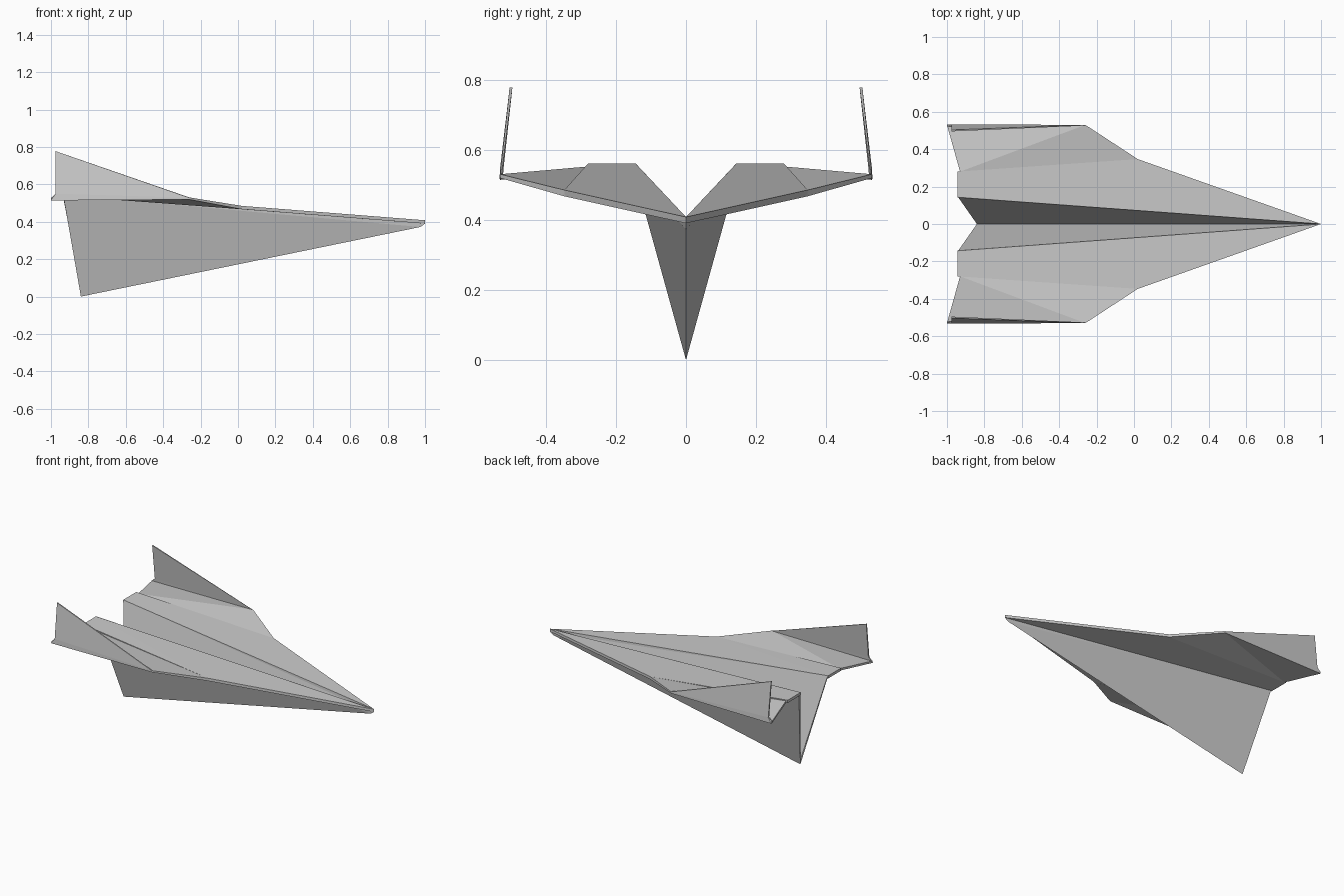
import bpy, bmesh

if "Cube" in bpy.data.objects:
    bpy.data.objects.remove(bpy.data.objects["Cube"])


def sheet(name, outer, inner):
    """Thin folded-paper panel between two matching outlines, mirrored across y = 0."""
    bm = bmesh.new()
    a = [bm.verts.new(p) for p in outer]
    b = [bm.verts.new(p) for p in inner]
    bm.faces.new(a)
    bm.faces.new(b[::-1])
    n = len(a)
    for i in range(n):
        j = (i + 1) % n
        bm.faces.new((a[j], a[i], b[i], b[j]))
    bmesh.ops.triangulate(bm, faces=[f for f in bm.faces if len(f.verts) > 3])
    bmesh.ops.recalc_face_normals(bm, faces=bm.faces)
    me = bpy.data.meshes.new(name)
    bm.to_mesh(me)
    bm.free()
    ob = bpy.data.objects.new(name, me)
    bpy.context.collection.objects.link(ob)
    m = ob.modifiers.new("mirror", 'MIRROR')
    m.use_axis = (False, True, False)
    m.use_mirror_merge = False
    return ob


def shift(pts, dx=0, dy=0, dz=0):
    return [(x + dx, y + dy, z + dz) for x, y, z in pts]


# inner wing panel, ridge to outer crease
inner = [(1, 0, .408), (.02, .347, .485), (-.943, .28, .56), (-.943, .143, .56)]
sheet("inner_wing", inner, shift(inner, dz=-.018))

# outer wing panel
outer = [(.02, .347, .485), (-.26, .53, .530), (-1, .53, .527), (-.93, .28, .552)]
sheet("outer_wing", outer,
      [(.02, .347, .467), (-.26, .53, .519), (-1, .53, .514), (-.93, .28, .538)])

# upturned winglet at the wing edge
sheet("winglet",
      [(-.26, .530, .528), (-1, .532, .516), (-.975, .53, .55), (-.977, .503, .778)],
      [(-.26, .526, .530), (-1, .522, .527), (-.975, .52, .55), (-.977, .495, .778)])

# V-shaped keel wall
sheet("keel_wall",
      [(-.84, 0, 0), (-.935, .151, .545), (1, 0, .39), (.975, 0, .372)],
      [(-.84, 0, .03), (-.94, .143, .56), (1, 0, .408), (.975, 0, .39)])
